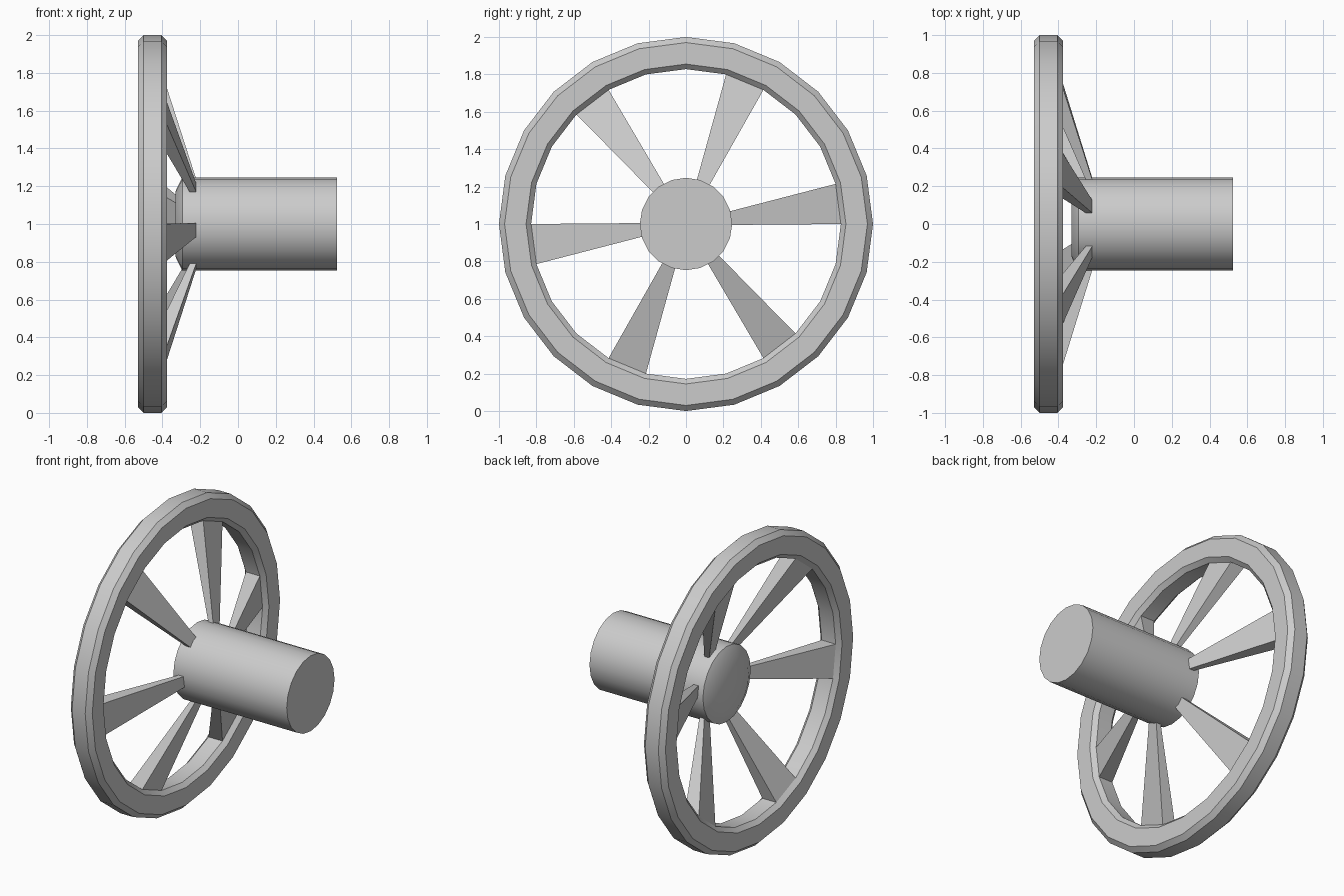
import bpy, math
from math import sin, cos, pi

if "Cube" in bpy.data.objects:
    bpy.data.objects.remove(bpy.data.objects["Cube"])

CZ = 1.0  # axle height


def make(name, verts, faces, smooth=True):
    me = bpy.data.meshes.new(name)
    me.from_pydata(verts, [], faces)
    ob = bpy.data.objects.new(name, me)
    bpy.context.collection.objects.link(ob)
    bpy.ops.object.select_all(action='DESELECT')
    ob.select_set(True)
    bpy.context.view_layer.objects.active = ob
    bpy.ops.object.mode_set(mode='EDIT')
    bpy.ops.mesh.select_all(action='SELECT')
    bpy.ops.mesh.normals_make_consistent(inside=False)
    bpy.ops.object.mode_set(mode='OBJECT')
    if smooth:
        bpy.ops.object.shade_smooth_by_angle(angle=math.radians(32))
    return ob


def lathe(name, profile, n, closed):
    """Spin (x, radius) points around the x axis; open profiles get flat caps."""
    m = len(profile)
    verts = [(x, r * cos(2 * pi * i / n), CZ + r * sin(2 * pi * i / n))
             for i in range(n) for x, r in profile]
    faces = []
    for i in range(n):
        j = (i + 1) % n
        for k in range(m if closed else m - 1):
            l = (k + 1) % m
            faces.append((i * m + k, i * m + l, j * m + l, j * m + k))
    if not closed:
        faces.append([i * m for i in range(n)])
        faces.append([i * m + m - 1 for i in range(n)])
    return make(name, verts, faces)


# Chamfered rim
lathe("rim", [(-0.53, 0.97), (-0.50, 1.0), (-0.405, 1.0), (-0.375, 0.97),
              (-0.375, 0.855), (-0.402, 0.828), (-0.503, 0.828), (-0.53, 0.855)], 24, True)

# Hub with a shallow chamfered cap facing the rim
lathe("hub", [(-0.33, 0.175), (-0.295, 0.247), (0.525, 0.247)], 20, False)

# Tapered spokes, each growing from one inner facet of the rim
half = 0.828 * sin(pi / 24)
sections = [(0.828 * cos(pi / 24), half, -0.503, -0.402),
            (0.235, half / 3, -0.253, -0.219)]
for s in range(6):
    a = pi / 24 + s * pi / 3
    verts = []
    for r, w, x0, x1 in sections:
        for x, t in ((x0, -w), (x1, -w), (x1, w), (x0, w)):
            verts.append((x, r * cos(a) - t * sin(a), CZ + r * sin(a) + t * cos(a)))
    make(f"spoke_{s + 1}", verts,
         [(0, 1, 2, 3), (4, 5, 6, 7)] +
         [(k, (k + 1) % 4, 4 + (k + 1) % 4, 4 + k) for k in range(4)], False)
